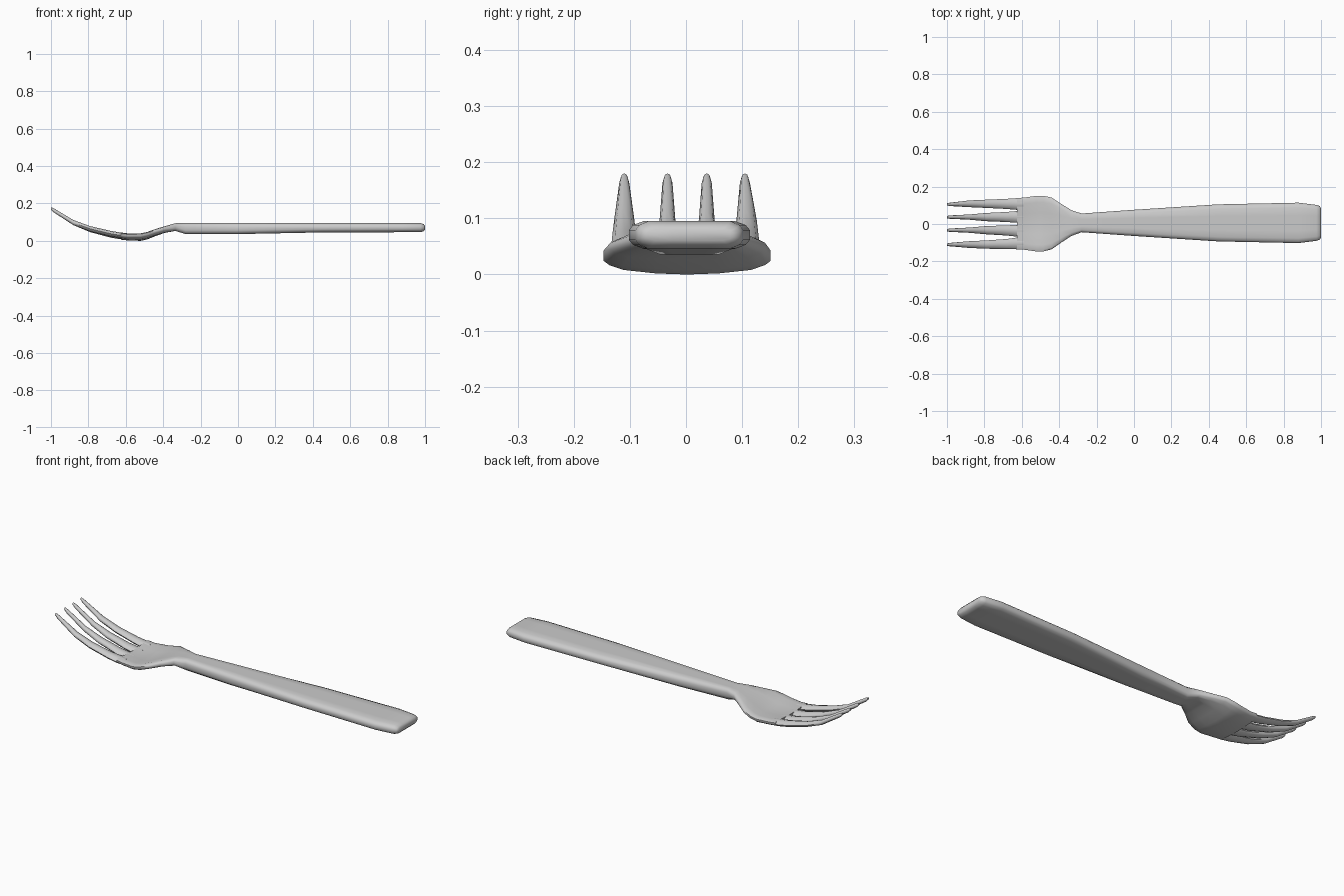
import bpy
import bmesh
import math

cube = bpy.data.objects.get("Cube")
if cube:
    bpy.data.objects.remove(cube, do_unlink=True)

# Material
steel = bpy.data.materials.new("light grey metal")
steel.use_nodes = True
steel.diffuse_color = (0.6, 0.6, 0.6, 1)
steel.node_tree.nodes["Principled BSDF"].inputs["Base Color"].default_value = (0.6, 0.6, 0.6, 1)

# Rounded slab section, built from one quarter: (across, up)
QUARTER = [(1, 0.35), (0.93, 0.72), (0.76, 1), (0.38, 1)]
SLAB = (QUARTER + [(0, 1)] + [(-u, v) for u, v in reversed(QUARTER)]
        + [(-u, -v) for u, v in QUARTER] + [(0, -1)]
        + [(u, -v) for u, v in reversed(QUARTER)])
ROUND = [(math.cos(math.tau * i / 8), math.sin(math.tau * i / 8)) for i in range(8)]


def loft(name, section, stations):
    """Skin a section along x; station = x, y centre, half width, bottom, top, rim lift."""
    bm = bmesh.new()
    rings = []
    for x, yc, half, low, high, lift in stations:
        mid, thick = (low + high) / 2, (high - low) / 2
        rings.append([bm.verts.new((x, yc + u * half, mid + v * thick + lift * u * u))
                      for u, v in section])
    n = len(section)
    for a, b in zip(rings, rings[1:]):
        for i in range(n):
            j = (i + 1) % n
            bm.faces.new((a[i], a[j], b[j], b[i]))
    bm.faces.new(rings[0])
    bm.faces.new(rings[-1])
    bmesh.ops.recalc_face_normals(bm, faces=bm.faces)
    mesh = bpy.data.meshes.new(name)
    bm.to_mesh(mesh)
    bm.free()
    mesh.materials.append(steel)
    obj = bpy.data.objects.new(name, mesh)
    bpy.context.collection.objects.link(obj)
    bpy.ops.object.select_all(action='DESELECT')
    bpy.context.view_layer.objects.active = obj
    obj.select_set(True)
    bpy.ops.object.shade_smooth_by_angle(angle=math.radians(60))
    return obj


# Handle, neck and dished bowl in one skin
loft("handle_and_bowl", SLAB, [
    (-0.625, 0.002, 0.137, 0.006, 0.036, 0.012),
    (-0.59, 0.002, 0.139, 0.002, 0.032, 0.012),
    (-0.52, 0.002, 0.149, 0.000, 0.032, 0.014),
    (-0.485, 0.002, 0.149, 0.008, 0.040, 0.013),
    (-0.44, 0.003, 0.138, 0.026, 0.059, 0.008),
    (-0.39, 0.004, 0.104, 0.043, 0.077, 0.003),
    (-0.335, 0.005, 0.069, 0.053, 0.094, 0),
    (-0.28, 0.006, 0.050, 0.036, 0.095, 0),
    (0.0, 0.006, 0.070, 0.036, 0.095, 0),
    (0.45, 0.006, 0.099, 0.045, 0.095, 0),
    (0.88, 0.006, 0.108, 0.046, 0.095, 0),
    (0.975, 0.006, 0.096, 0.046, 0.095, 0),
    (0.993, 0.006, 0.090, 0.052, 0.089, 0),
    (1.0, 0.006, 0.078, 0.061, 0.080, 0),
])

# Tines: root centre, middle centre and tip centre across the fork
TINES = {
    "tine_right_outer": (-0.104, -0.110, -0.110),
    "tine_right_inner": (-0.036, -0.033, -0.033),
    "tine_left_inner": (0.038, 0.037, 0.037),
    "tine_left_outer": (0.107, 0.108, 0.105),
}
for name, (root, middle, tip) in TINES.items():
    outer = "outer" in name
    lift = 0.009 if outer else 0.003
    wide = 0.018 if outer else 0.014
    loft(name, ROUND, [
        (-0.59, root, 0.031, 0.004 + lift, 0.031 + lift, 0),
        (-0.63, root, 0.031, 0.006 + lift, 0.036 + lift, 0),
        (-0.68, (root + middle) / 2, 0.027, 0.014 + lift, 0.044 + lift, 0),
        (-0.79, middle, 0.022, 0.045 + lift / 2, 0.074 + lift / 2, 0),
        (-0.88, middle, wide, 0.084, 0.111, 0),
        (-0.985, tip, 0.009, 0.152, 0.174, 0),
        (-1.0, tip, 0.006, 0.167, 0.180, 0),
    ])
